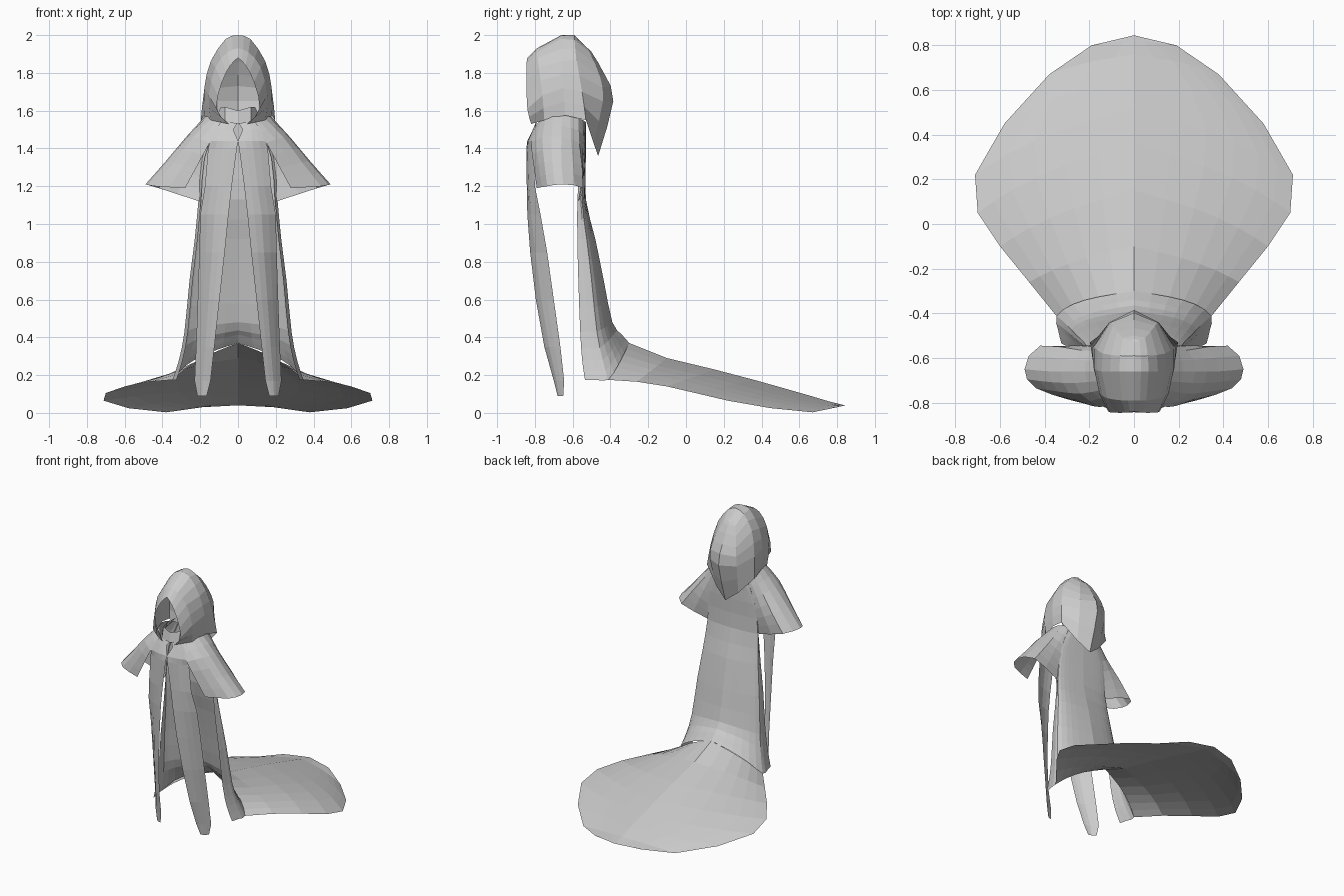
import bpy, bmesh
from mathutils import Vector


def refine(pts, n):
    """Resample a point row with a Catmull-Rom spline, n pieces per span."""
    p = [2 * pts[0] - pts[1]] + pts + [2 * pts[-1] - pts[-2]]
    out = []
    for i in range(1, len(p) - 2):
        a, b, c, d = p[i - 1:i + 3]
        for k in range(n):
            t = k / n
            out.append(0.5 * (2 * b + (c - a) * t + (2 * a - 5 * b + 4 * c - d) * t * t
                              + (3 * b - a - 3 * c + d) * t ** 3))
    return out + [pts[-1]]


def cloth(name, rows, nu=2, nv=2):
    """Loft rows of right-hand points into a sheet and mirror it."""
    rows = [refine([Vector(p) for p in r], nu) for r in rows]
    cols = [refine(list(c), nv) for c in zip(*rows)]
    bm = bmesh.new()
    grid = [[bm.verts.new((max(0, p.x), p.y, max(0, p.z))) for p in c] for c in cols]
    for a, b in zip(grid, grid[1:]):
        for i in range(len(a) - 1):
            bm.faces.new((a[i], b[i], b[i + 1], a[i + 1]))
    bmesh.ops.remove_doubles(bm, verts=bm.verts, dist=0.0005)
    bmesh.ops.recalc_face_normals(bm, faces=bm.faces)
    me = bpy.data.meshes.new(name)
    bm.to_mesh(me)
    bm.free()
    ob = bpy.data.objects.new(name, me)
    bpy.context.collection.objects.link(ob)
    m = ob.modifiers.new("Mirror", "MIRROR")
    m.use_clip = True
    return ob


def panel(name, profile, rows, nu=2, nv=2):
    """Rows give half width, edge y, edge z, centre y, centre z."""
    cloth(name, [[(w * px, yc + (ye - yc) * py, zc + (ze - zc) * pz)
                  for px, py, pz in profile] for w, ye, ze, yc, zc in rows], nu, nv)


# Hood: arches from face opening to back seam, hem to crown
cloth("hood", [
    [(.05, -.82, 1.53), (.115, -.84, 1.61), (.085, -.845, 1.75), (.04, -.845, 1.84), (0, -.84, 1.88)],
    [(.145, -.75, 1.55), (.155, -.76, 1.68), (.12, -.78, 1.83), (.055, -.79, 1.91), (0, -.79, 1.93)],
    [(.18, -.64, 1.575), (.178, -.65, 1.72), (.145, -.66, 1.86), (.065, -.66, 1.98), (0, -.66, 2.0)],
    [(.197, -.53, 1.55), (.18, -.55, 1.70), (.14, -.58, 1.87), (.063, -.59, 1.975), (0, -.59, 2.0)],
    [(.09, -.49, 1.43), (.11, -.44, 1.65), (.095, -.455, 1.78), (.05, -.51, 1.91), (0, -.53, 1.94)],
    [(0, -.465, 1.36), (0, -.385, 1.65), (0, -.43, 1.79), (0, -.50, 1.91), (0, -.52, 1.93)],
], nv=1)

# Folded collar inside the hood
cloth("collar", [
    [(0, -.81, 1.53), (.07, -.80, 1.54), (.12, -.72, 1.56), (.12, -.62, 1.57)],
    [(0, -.80, 1.60), (.07, -.78, 1.62), (.09, -.70, 1.62), (.08, -.62, 1.62)],
], nu=1, nv=1)

# Short flared sleeves, front edge round to back
cloth("sleeve_mantle", [
    [(.08, -.79, 1.53), (.13, -.74, 1.57), (.165, -.66, 1.58), (.155, -.57, 1.56), (.09, -.53, 1.54)],
    [(.15, -.82, 1.43), (.24, -.76, 1.46), (.275, -.66, 1.46), (.24, -.565, 1.43), (.16, -.54, 1.38)],
    [(.22, -.805, 1.30), (.34, -.75, 1.325), (.38, -.66, 1.335), (.33, -.55, 1.31), (.19, -.55, 1.24)],
    [(.28, -.79, 1.19), (.44, -.735, 1.20), (.49, -.65, 1.21), (.42, -.545, 1.19), (.205, -.57, 1.12)],
])

# Two long front tabs: z, inner x/y, outer x/y
tabs = [(1.54, 0, -.79, .09, -.79), (1.50, .025, -.81, .12, -.80), (1.44, 0, -.84, .148, -.815),
        (1.40, .006, -.845, .158, -.805), (1.20, .033, -.843, .175, -.80), (1.05, .05, -.84, .20, -.77),
        (.85, .07, -.825, .205, -.735), (.60, .098, -.795, .213, -.70), (.35, .125, -.75, .222, -.665),
        (.17, .145, -.70, .23, -.645), (.09, .165, -.68, .215, -.65)]
cloth("front_tab", [[(xi, yi, z), ((xi + xo) / 2, yi * .65 + yo * .35 - .004, z), (xo, yo, z)]
                    for z, xi, yi, xo, yo in tabs], nv=1)

# Back of the gown, curling forward at its edges
panel("back_gown", [(0, 0, 0), (.45, .11, .27), (.78, .25, .6), (.99, .48, 1), (.97, .75, 1), (.93, 1, 1)], [
    (.12, -.55, 1.54, -.53, 1.54), (.19, -.56, 1.35, -.53, 1.35), (.21, -.575, 1.13, -.53, 1.13),
    (.23, -.575, .92, -.48, .92), (.258, -.57, .70, -.435, .70), (.285, -.56, .43, -.39, .48),
    (.315, -.55, .28, -.34, .415), (.35, -.535, .175, -.30, .37)])

# Arched train spread out behind, starting on the gown's hem
panel("train", [(0, 0, 0), (.45, .32, .32), (.78, .67, .67), (1, 1, 1)], [
    (.3465, -.413, .175, -.30, .37), (.47, -.26, .165, -.10, .29), (.60, -.10, .14, .15, .23),
    (.70, .05, .105, .36, .175), (.712, .22, .065, .52, .13), (.58, .45, .025, .66, .09),
    (.38, .67, .003, .76, .06), (.19, .80, .03, .82, .045), (0, .845, .04, .845, .04)], nv=1)
